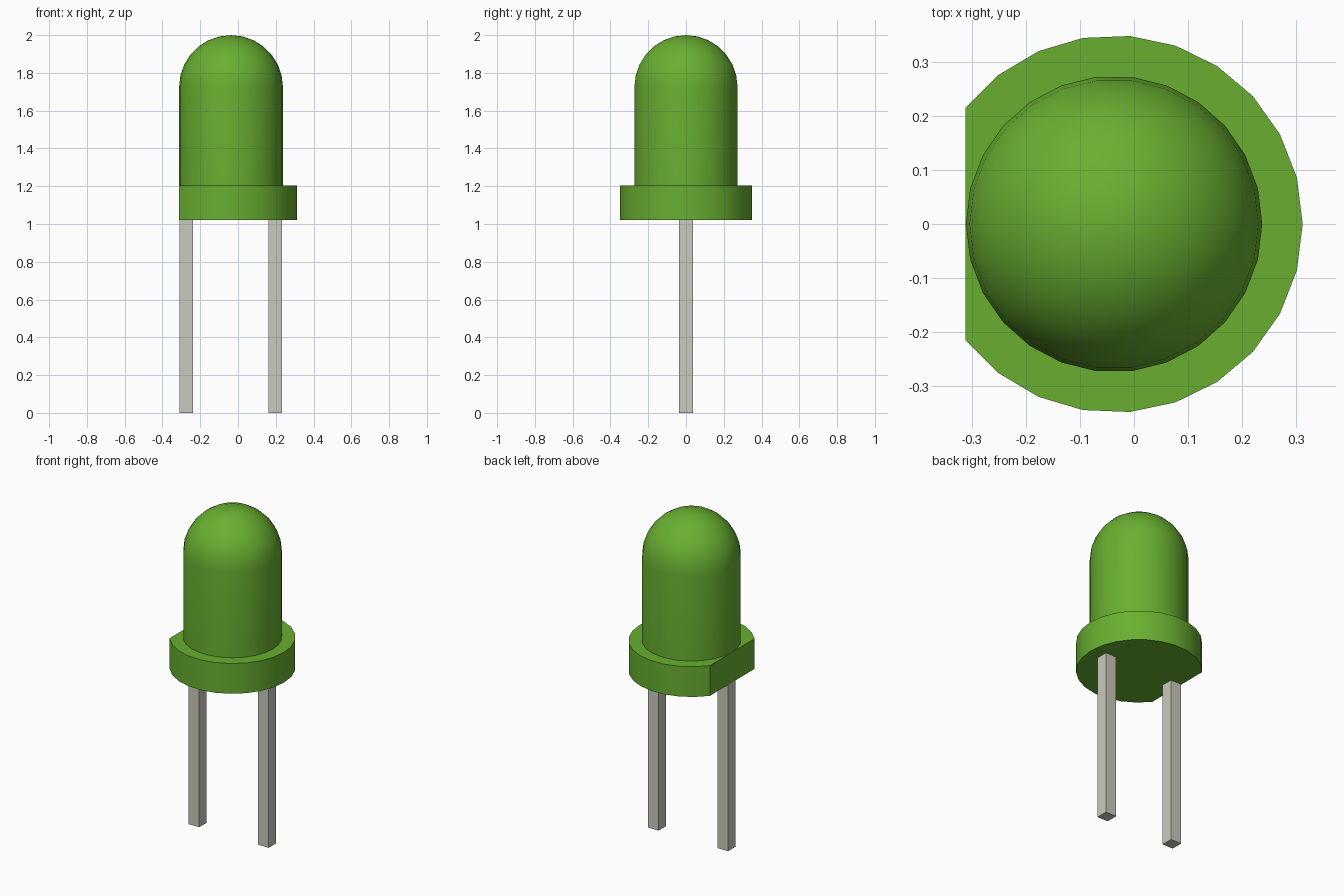
import bpy, bmesh, math
from math import sin, cos, pi

cube = bpy.data.objects.get("Cube")
if cube:
    bpy.data.objects.remove(cube, do_unlink=True)

CX = -0.037          # axis of the round parts
BODY_R, FLANGE_R = 0.275, 0.35
BASE_Z, RIM_Z, DOME_Z = 1.02, 1.205, 1.725


def material(name, rgb):
    m = bpy.data.materials.new(name)
    m.use_nodes = True
    m.diffuse_color = (*rgb, 1)
    bsdf = m.node_tree.nodes["Principled BSDF"]
    bsdf.inputs["Base Color"].default_value = (*rgb, 1)
    bsdf.inputs["Roughness"].default_value = 0.5
    return m


green = material("green plastic", (0.14, 0.43, 0.03))
metal = material("pale metal", (0.60, 0.59, 0.51))


def finish(bm, name, mat, smooth=True):
    bmesh.ops.recalc_face_normals(bm, faces=bm.faces)
    me = bpy.data.meshes.new(name)
    bm.to_mesh(me)
    bm.free()
    me.materials.append(mat)
    ob = bpy.data.objects.new(name, me)
    bpy.context.collection.objects.link(ob)
    if smooth:
        bpy.ops.object.select_all(action='DESELECT')
        ob.select_set(True)
        bpy.context.view_layer.objects.active = ob
        bpy.ops.object.shade_smooth_by_angle(angle=math.radians(30))
    return ob


# Bulb: straight wall and hemispherical dome, spun round the axis
RINGS, SIDES = 7, 26
profile = [(BODY_R, RIM_Z)]
profile += [(BODY_R * cos(i * pi / 2 / RINGS), DOME_Z + BODY_R * sin(i * pi / 2 / RINGS))
            for i in range(RINGS)]
profile.append((0, DOME_Z + BODY_R))
bm = bmesh.new()
verts = [bm.verts.new((CX + r, 0, z)) for r, z in profile]
edges = [bm.edges.new(pair) for pair in zip(verts, verts[1:])]
bmesh.ops.spin(bm, geom=verts + edges, cent=(CX, 0, 0), axis=(0, 0, 1),
               angle=2 * pi, steps=SIDES, use_duplicate=False)
bmesh.ops.remove_doubles(bm, verts=bm.verts, dist=1e-4)
finish(bm, "bulb", green)

# Flange: disc with one side cut flat
cut = math.radians(142)
bm = bmesh.new()
rim = [bm.verts.new((CX + FLANGE_R * cos(a), FLANGE_R * sin(a), BASE_Z))
       for a in (-cut + i * 2 * cut / 20 for i in range(21))]
face = bm.faces.new(rim)
top = bmesh.ops.extrude_face_region(bm, geom=[face], use_keep_orig=True)
bmesh.ops.translate(bm, vec=(0, 0, RIM_Z - BASE_Z),
                    verts=[g for g in top["geom"] if isinstance(g, bmesh.types.BMVert)])
finish(bm, "flange", green)

# Two square leads
for name, x in (("right_lead", -0.274), ("left_lead", 0.197)):
    bm = bmesh.new()
    bmesh.ops.create_cube(bm, size=1)
    bmesh.ops.scale(bm, vec=(0.073, 0.073, BASE_Z), verts=bm.verts)
    bmesh.ops.translate(bm, vec=(x, 0, BASE_Z / 2), verts=bm.verts)
    finish(bm, name, metal, smooth=False)
